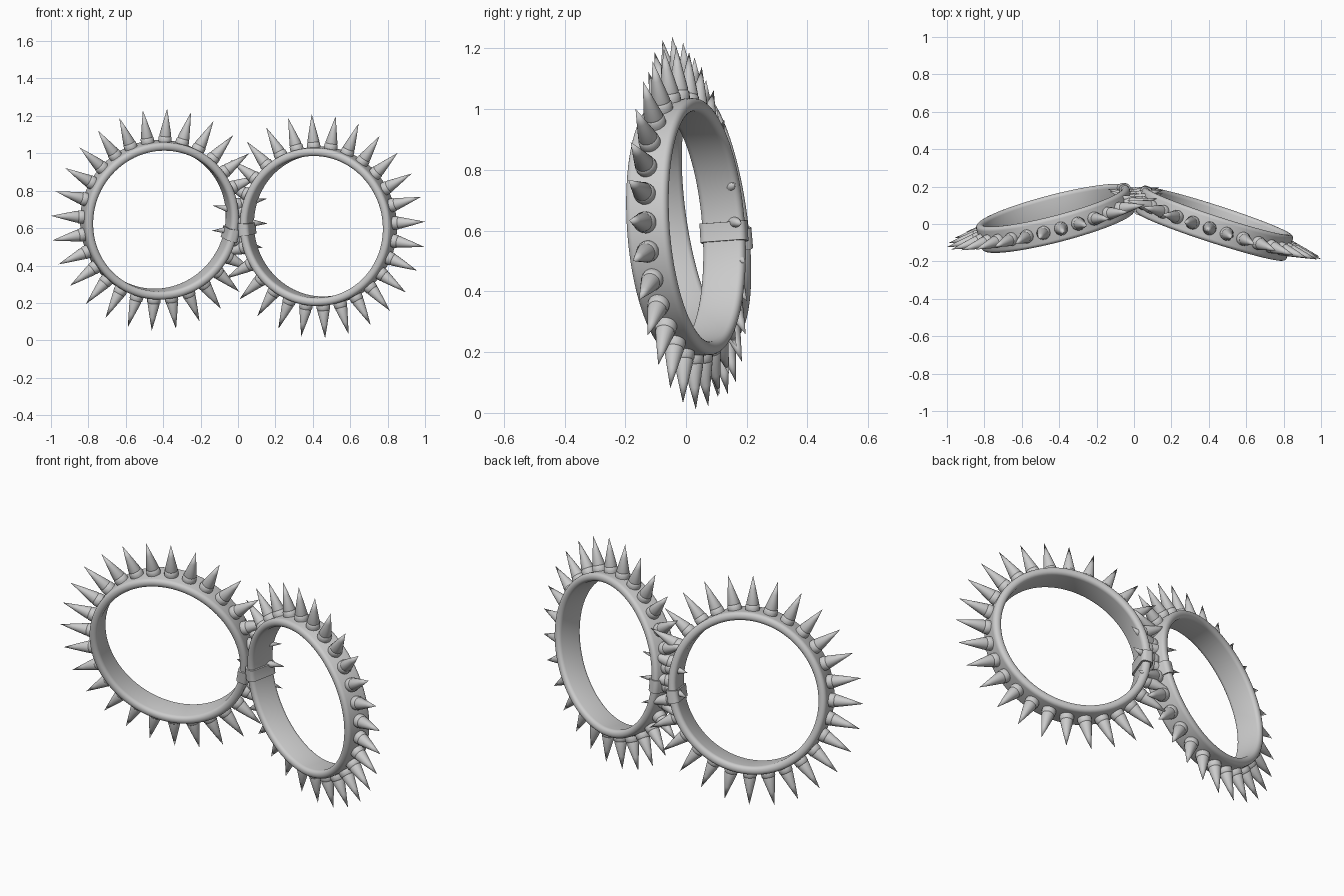
import bpy, bmesh
from math import radians, sin, cos, pi
from mathutils import Matrix, Vector

if "Cube" in bpy.data.objects:
    bpy.data.objects.remove(bpy.data.objects["Cube"])

SPIKES = 28


def finish(bm, name, matrix):
    bmesh.ops.remove_doubles(bm, verts=bm.verts, dist=1e-5)
    bmesh.ops.recalc_face_normals(bm, faces=bm.faces)
    mesh = bpy.data.meshes.new(name)
    bm.to_mesh(mesh)
    bm.free()
    ob = bpy.data.objects.new(name, mesh)
    bpy.context.collection.objects.link(ob)
    ob.matrix_world = matrix
    bpy.ops.object.select_all(action='DESELECT')
    ob.select_set(True)
    bpy.context.view_layer.objects.active = ob
    bpy.ops.object.shade_smooth_by_angle(angle=radians(40))
    return ob


def band_section(r_in, r_out, half_w, corner, n=5):
    """Rounded rectangle (radius, y) cross-section."""
    pts = []
    for r, y, a0 in ((r_out, half_w, 0), (r_in, half_w, 90),
                     (r_in, -half_w, 180), (r_out, -half_w, 270)):
        cr = r - corner if r == r_out else r + corner
        cy = y - corner if y > 0 else y + corner
        for i in range(n + 1):
            a = radians(a0 + 90 * i / n)
            pts.append((cr + corner * cos(a), cy + corner * sin(a)))
    return pts


def sweep(bm, section, a0, a1, steps, closed):
    """Sweep a closed section around the y axis between two angles."""
    rings = []
    count = steps if closed else steps + 1
    for i in range(count):
        a = a0 + (a1 - a0) * i / steps
        rings.append([bm.verts.new((r * cos(a), y, r * sin(a))) for r, y in section])
    n = len(section)
    for i in range(steps):
        p, q = rings[i], rings[(i + 1) % count]
        for j in range(n):
            bm.faces.new((p[j], p[(j + 1) % n], q[(j + 1) % n], q[j]))
    if not closed:
        bm.faces.new(rings[0])
        bm.faces.new(rings[-1])


def add_spike(bm, angle):
    """Collar and cone, lathed around a radial direction."""
    profile = [(0.034, 0.40), (0.036, 0.43), (0.035, 0.447), (0.031, 0.452),
               (0.032, 0.457), (0.016, 0.53), (0.0, 0.60)]
    out = Vector((cos(angle), 0, sin(angle)))
    side = Vector((-sin(angle), 0, cos(angle)))
    up = Vector((0, 1, 0))
    seg, rings = 20, []
    for r, h in profile[:-1]:
        rings.append([bm.verts.new(out * h + r * (cos(2 * pi * k / seg) * side
                                                  + sin(2 * pi * k / seg) * up))
                      for k in range(seg)])
    tip = bm.verts.new(out * profile[-1][1])
    for p, q in zip(rings, rings[1:]):
        for k in range(seg):
            bm.faces.new((p[k], p[(k + 1) % seg], q[(k + 1) % seg], q[k]))
    for k in range(seg):
        bm.faces.new((rings[-1][k], rings[-1][(k + 1) % seg], tip))
    bm.faces.new(rings[0])


def bracelet(prefix, centre, turn, tilt, roll, clasp_angle):
    m = (Matrix.Translation(centre) @ Matrix.Rotation(radians(turn), 4, 'Z')
         @ Matrix.Rotation(radians(tilt), 4, 'X'))
    # band
    bm = bmesh.new()
    sweep(bm, band_section(0.38, 0.424, 0.072, 0.02), 0, 2 * pi, 96, True)
    finish(bm, prefix + "_band", m)
    # spikes
    bm = bmesh.new()
    for k in range(SPIKES):
        add_spike(bm, 2 * pi * k / SPIKES + radians(roll))
    finish(bm, prefix + "_spikes", m)
    # clasp sleeve wrapped around the band
    bm = bmesh.new()
    c, h = radians(clasp_angle), 0.033 / 0.4
    sweep(bm, band_section(0.371, 0.433, 0.079, 0.022), c - h, c + h, 6, False)
    finish(bm, prefix + "_clasp", m)


bracelet("left_bracelet", (-0.42, 0.03, 0.645), 14.5, 8, -2, -11)
bracelet("right_bracelet", (0.43, 0.0, 0.61), -18, 4, 2.3, 182)
